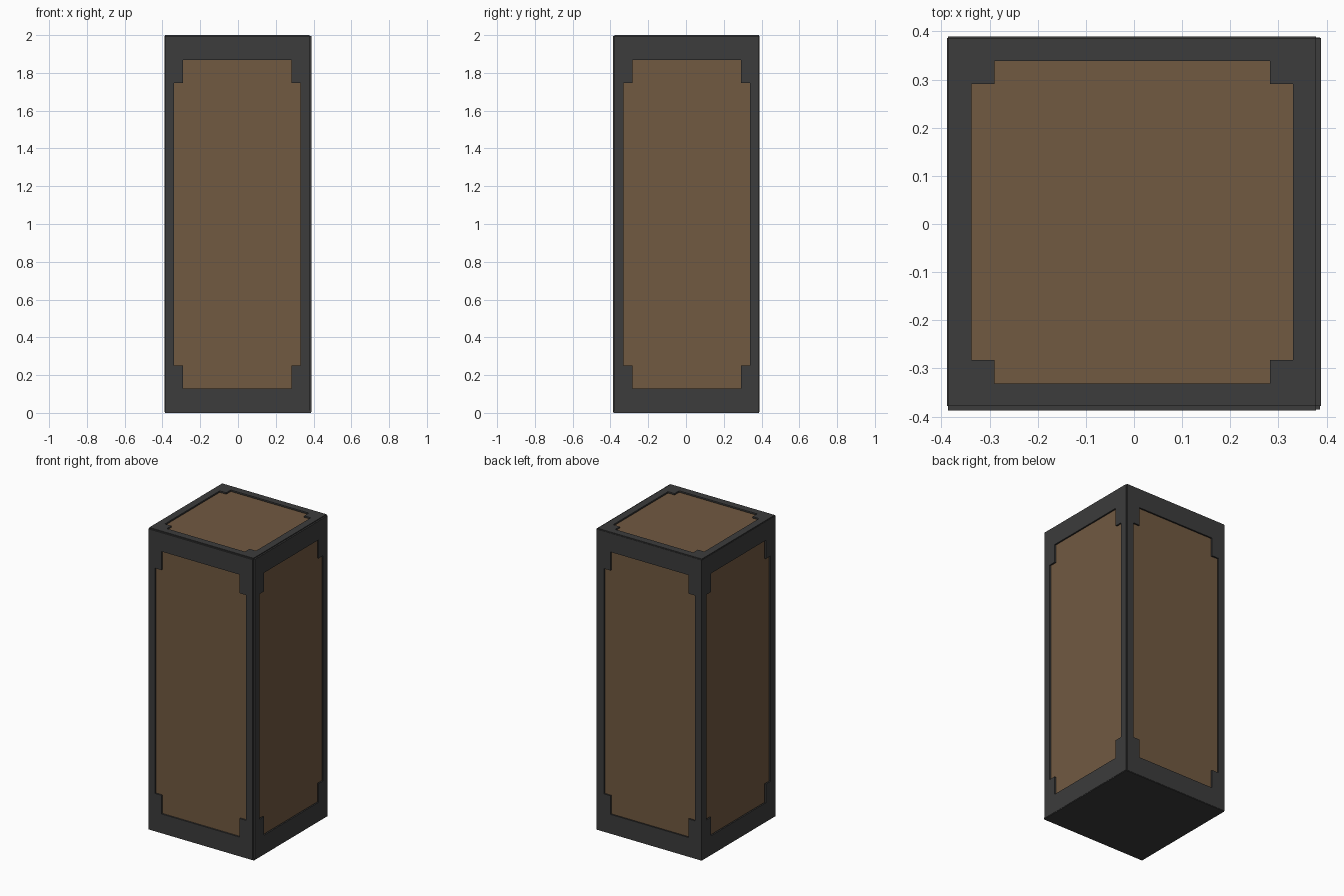
import bpy, bmesh
from mathutils import Matrix, Vector

if "Cube" in bpy.data.objects:
    bpy.data.objects.remove(bpy.data.objects["Cube"])


def material(name, rgb):
    m = bpy.data.materials.new(name)
    m.diffuse_color = (*rgb, 1)
    m.use_nodes = True
    m.node_tree.nodes["Principled BSDF"].inputs["Base Color"].default_value = m.diffuse_color
    return m


DARK = material("dark_frame", (0.045, 0.045, 0.045))
WOOD = material("brown_panel", (0.165, 0.100, 0.053))


def finish(name, bm, mat):
    bmesh.ops.recalc_face_normals(bm, faces=bm.faces)
    me = bpy.data.meshes.new(name)
    bm.to_mesh(me)
    bm.free()
    me.materials.append(mat)
    ob = bpy.data.objects.new(name, me)
    bpy.context.collection.objects.link(ob)
    return ob


def box(name, lo, hi, mat):
    lo, hi = Vector(lo), Vector(hi)
    bm = bmesh.new()
    bmesh.ops.create_cube(bm, size=1)
    bmesh.ops.scale(bm, vec=hi - lo, verts=bm.verts)
    bmesh.ops.translate(bm, vec=(lo + hi) / 2, verts=bm.verts)
    return finish(name, bm, mat)


def frame(name, us, vs, place, depth):
    """Plate with a notched-corner opening: a 6 x 6 line grid, extruded along `depth`."""
    bm = bmesh.new()
    grid = [[bm.verts.new(place(u, v)) for v in vs] for u in us]
    for i in range(5):
        for j in range(5):
            edge = i in (0, 4) or j in (0, 4)
            corner = i in (1, 3) and j in (1, 3)
            if edge or corner:
                bm.faces.new((grid[i][j], grid[i + 1][j], grid[i + 1][j + 1], grid[i][j + 1]))
    ext = bmesh.ops.extrude_face_region(bm, geom=bm.faces[:], use_keep_orig=True)
    bmesh.ops.translate(bm, vec=depth, verts=[e for e in ext["geom"] if isinstance(e, bmesh.types.BMVert)])
    return finish(name, bm, DARK)


def lines(lo, hi, border, notch):
    a, b = lo + border, hi - border
    return [lo, a, a + notch, b - notch, b, hi]


T = 0.010                                     # plate thickness
X = lines(-0.386, 0.378, 0.048, 0.048)
Y = lines(-0.378, 0.386, 0.047, 0.048)
Z = lines(0.004, 1.994, 0.125, 0.123)

# Wooden core showing through every opening
box("wood_core", (-0.370, -0.370, 0.01), (0.370, 0.370, 1.982), WOOD)

# Side frames
frame("front_frame", X, Z, lambda u, v: (u, -0.387, v), (0, T, 0))
frame("back_frame", X, Z, lambda u, v: (u, 0.389, v), (0, -T, 0))
frame("left_frame", Y, Z, lambda u, v: (-0.388, u, v), (T, 0, 0))
frame("right_frame", Y, Z, lambda u, v: (0.388, u, v), (-T, 0, 0))

# Top frame and solid base
frame("top_frame", X, Y, lambda u, v: (u, v, 2.0), (0, 0, -T))
box("base_plate", (-0.386, -0.385, 0), (0.386, 0.387, 0.012), DARK)
